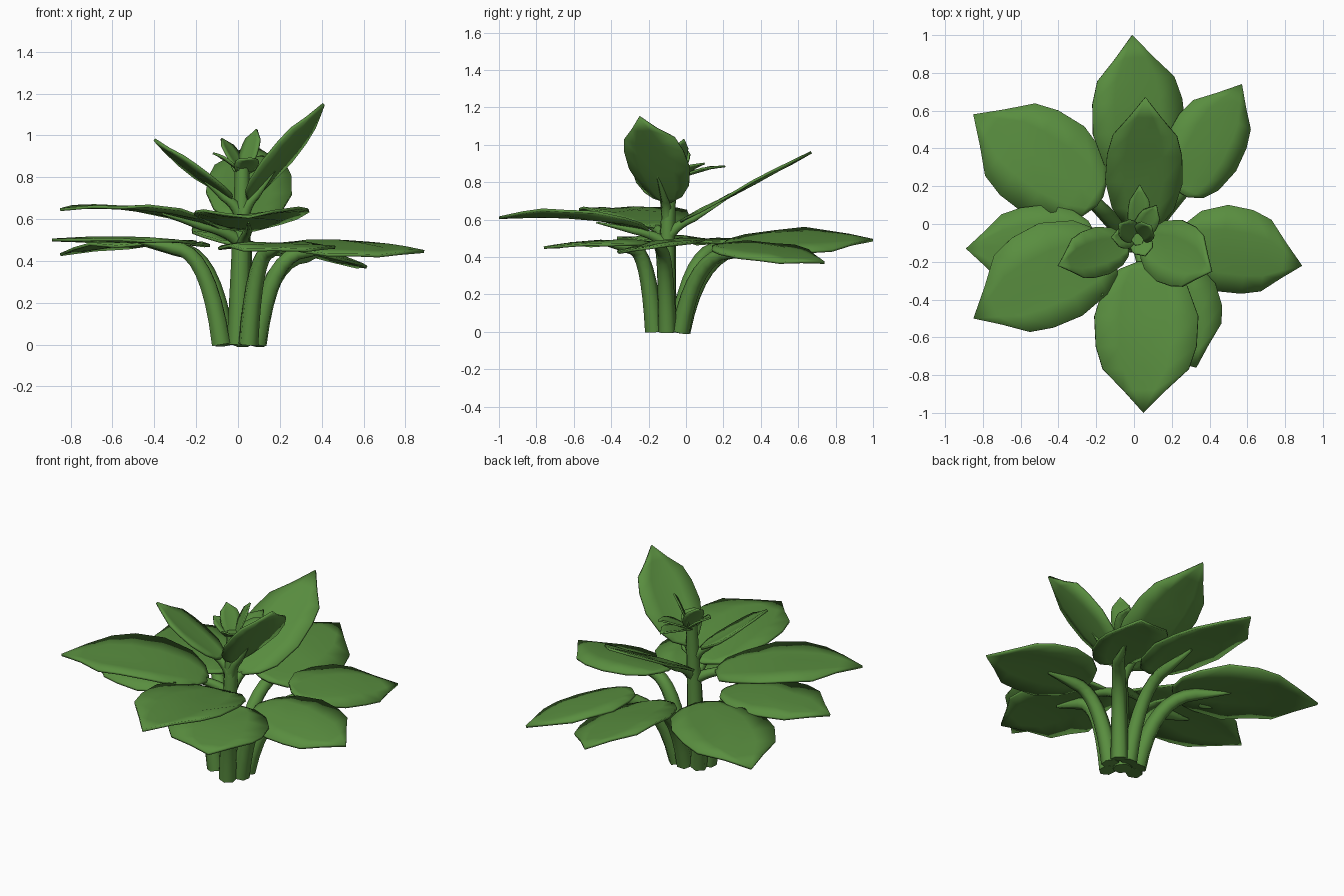
import bpy, bmesh, random
from mathutils import Vector

random.seed(4)

cube = bpy.data.objects.get("Cube")
if cube:
    bpy.data.objects.remove(cube, do_unlink=True)

# One leaf green for the whole plant
green = bpy.data.materials.new("leaf_green")
green.use_nodes = True
green.diffuse_color = (0.1, 0.27, 0.05, 1)
green.node_tree.nodes["Principled BSDF"].inputs["Base Color"].default_value = green.diffuse_color

# Half-width along a leaf: narrow base, broad belly, angular shoulder, straight run to the tip
OUTLINE = [(0, .1), (.05, .5), (.16, .8), (.36, 1), (.56, .97), (.71, .83), (.85, .41), (1, 0)]
UP = Vector((0, 0, 1))


def add_object(name, data):
    obj = bpy.data.objects.new(name, data)
    bpy.context.scene.collection.objects.link(obj)
    data.materials.append(green)
    return obj


def spine(base, tip, arch, t):
    """Point on the arched centre line of a leaf."""
    return Vector(base).lerp(Vector(tip), t) + UP * arch * 4 * t * (1 - t)


def leaf(name, base, tip, left, right, arch=0, roll=0, cup=0, thickness=.014):
    """Pointed blade from base to tip, with its own width on each side."""
    side = UP.cross(Vector(tip) - Vector(base)).normalized()
    bump = (left + right) * .02
    bm = bmesh.new()
    rows = []
    for t, w in OUTLINE:
        row = []
        for s in (-1, -.5, 0, .5, 1):
            reach = s * w * (left if s > 0 else right)
            lift = w * (roll * s + cup * s * s + random.uniform(-bump, bump))
            row.append(bm.verts.new(spine(base, tip, arch, t) + side * reach + UP * lift))
        rows.append(row)
    for low, high in zip(rows, rows[1:]):
        for i in range(len(low) - 1):
            bm.faces.new((low[i + 1], low[i], high[i], high[i + 1]))
    bmesh.ops.remove_doubles(bm, verts=bm.verts, dist=.0005)
    bmesh.ops.recalc_face_normals(bm, faces=bm.faces)
    mesh = bpy.data.meshes.new(name)
    bm.to_mesh(mesh)
    bm.free()
    obj = add_object(name, mesh)
    solid = obj.modifiers.new("thickness", 'SOLIDIFY')
    solid.thickness = thickness
    solid.offset = 0
    bpy.ops.object.select_all(action='DESELECT')
    obj.select_set(True)
    bpy.context.view_layer.objects.active = obj
    bpy.ops.object.shade_smooth_by_angle(angle=.4)


def stalk(name, start, bend, end, thick, thin, tail=None, steps=9):
    """Tapering tube along a quadratic curve, with an optional thin tail."""
    start, bend, end = Vector(start), Vector(bend), Vector(end)
    path = []
    for i in range(steps):
        t = i / (steps - 1)
        point = start.lerp(bend, t).lerp(bend.lerp(end, t), t)
        path.append((point, thick + (thin - thick) * t))
    if tail:
        path.append((tail, thin / 4))
    curve = bpy.data.curves.new(name, 'CURVE')
    curve.dimensions = '3D'
    curve.bevel_depth = 1
    curve.bevel_resolution = 1
    curve.use_fill_caps = True
    line = curve.splines.new('POLY')
    line.points.add(len(path) - 1)
    for target, (point, radius) in zip(line.points, path):
        target.co = (*point, 1)
        target.radius = radius
    line.use_smooth = True
    add_object(name, curve)


# Main stem
stalk("main_stem", (0, -.1, 0), (.02, -.11, .5), (.02, -.08, .86), .055, .035)

# Lower leaves, each on a stalk from the ground:
# name, ground point, base, tip, left width, right width, arch, roll
lower = [
    ("back", (.02, -.02), (.04, .2, .465), (-.01, 1, .49), .24, .25, .02, .06),
    ("back_left", (.08, -.03), (.27, .15, .46), (.57, .74, .37), .23, .18, .02, .035),
    ("left", (.09, -.1), (.22, -.12, .48), (.89, -.22, .445), .26, .2, .01, .03),
    ("front_left", (.05, -.17), (.12, -.2, .48), (.33, -.76, .45), .25, .31, .01, 0),
    ("back_right", (-.06, -.04), (-.18, .12, .48), (-.85, .58, .43), .28, .28, .03, 0),
    ("right", (-.08, -.1), (-.2, -.08, .49), (-.89, -.13, .5), .27, .2, .01, 0),
]
for name, ground, base, tip, left, right, arch, roll in lower:
    leaf(name + "_lower_leaf", base, tip, left, right, arch, roll, -.01)
    foot = Vector((*ground, 0))
    end = spine(base, tip, arch, .16) - UP * .035
    bend = foot.lerp(end, .27)
    bend.z = end.z
    tail = spine(base, tip, arch, .4) - UP * .012
    stalk(name + "_stalk", foot, bend, end, .05, .034, tail)

# Upper leaves, each on a short stalk from the main stem:
# name, stem height, base, tip, left width, right width, arch, roll, cup
upper = [
    ("right_wide", .48, (-.1, -.15, .56), (-.85, -.5, .645), .23, .31, .05, 0, 0),
    ("front_wide", .46, (.05, -.2, .545), (.05, -1, .61), .29, .26, .03, .01, .03),
    ("back_raised", .5, (.04, -.03, .59), (.06, .67, .96), .2, .21, 0, 0, 0),
    ("left_raised", .6, (.05, -.1, .69), (.41, -.25, 1.15), .19, .16, -.01, 0, .03),
    ("right_raised", .6, (-.03, -.11, .7), (-.4, -.22, .98), .12, .14, -.01, 0, .01),
]
for name, height, base, tip, left, right, arch, roll, cup in upper:
    leaf(name + "_upper_leaf", base, tip, left, right, arch, roll, cup)
    root = Vector((.02, -.1, height))
    end = spine(base, tip, arch, .1) - UP * .022
    bend = root.lerp(end, .3)
    bend.z = (root.z + end.z) / 2 + .02
    tail = spine(base, tip, arch, .35) - UP * .01
    stalk(name + "_stalk", root, bend, end, .035, .02, tail)

# Cluster of young leaves at the crown
crown = [(.03, .21, .885), (.12, .1, .9), (.09, -.01, 1.03), (-.08, 0, .985),
         (-.12, -.07, .915), (.06, -.17, .89)]
for i, tip in enumerate(crown):
    leaf(f"crown_leaf_{i + 1}", (.025, -.07, .81), tip, .06, .06, .01, 0, .01, .01)
